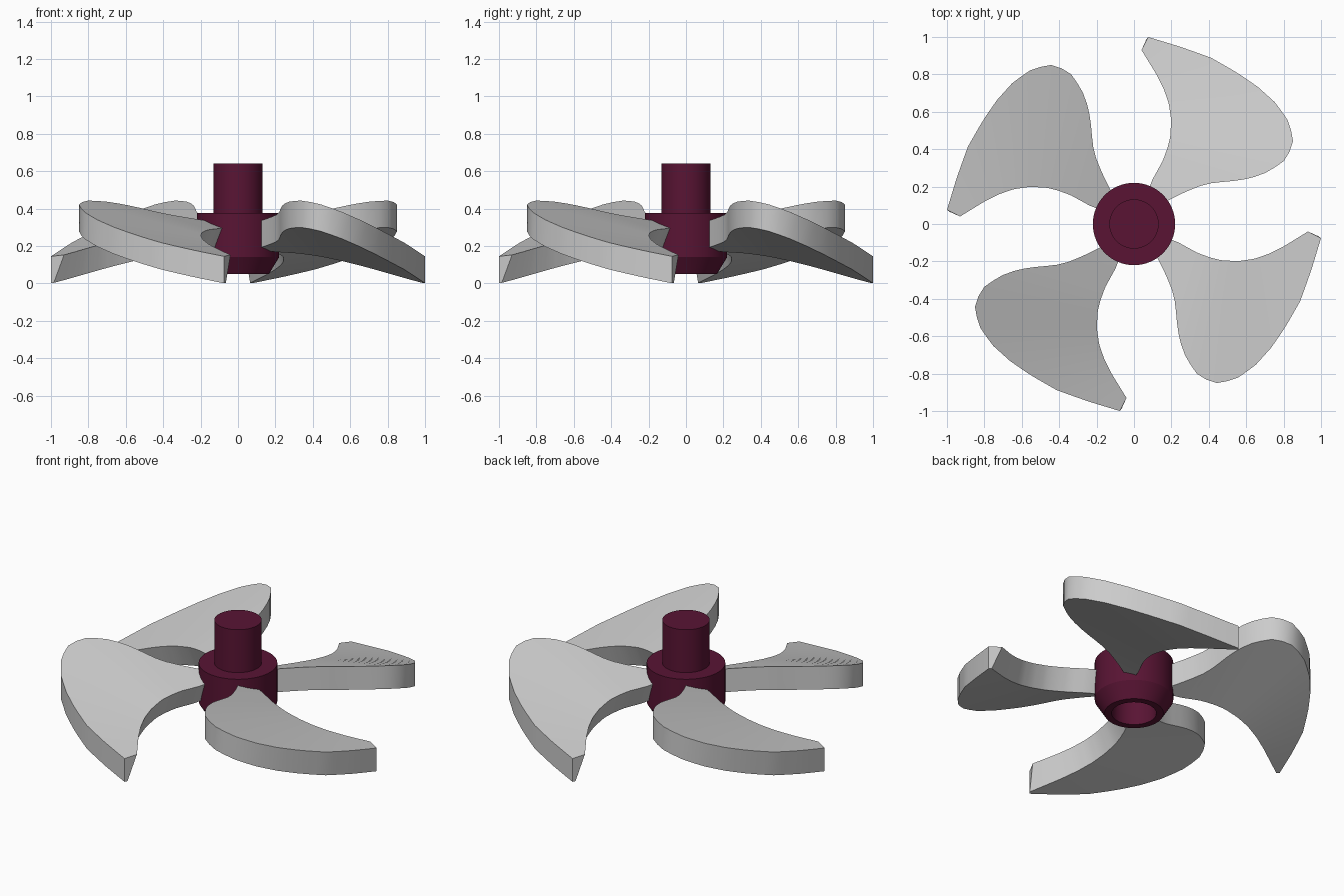
import bpy, bmesh, math
from mathutils import Vector, Matrix

if "Cube" in bpy.data.objects:
    bpy.data.objects.remove(bpy.data.objects["Cube"])

purple = bpy.data.materials.new("dark_purple")
purple.diffuse_color = (0.1, 0.007, 0.034, 1)
purple.use_nodes = True
purple.node_tree.nodes["Principled BSDF"].inputs["Base Color"].default_value = purple.diffuse_color


def finish(bm, name, material=None):
    bmesh.ops.recalc_face_normals(bm, faces=bm.faces)
    mesh = bpy.data.meshes.new(name)
    bm.to_mesh(mesh)
    bm.free()
    obj = bpy.data.objects.new(name, mesh)
    bpy.context.collection.objects.link(obj)
    if material:
        mesh.materials.append(material)
    bpy.ops.object.select_all(action='DESELECT')
    obj.select_set(True)
    bpy.context.view_layer.objects.active = obj
    bpy.ops.object.shade_smooth_by_angle(angle=math.radians(30))
    return obj


def resample(points, n):
    """Evenly spaced points along a polyline."""
    pts = [Vector(p) for p in points]
    lengths = [(b - a).length for a, b in zip(pts, pts[1:])]
    total, out = sum(lengths), []
    for i in range(n):
        d, k = total * i / (n - 1), 0
        while k < len(lengths) - 1 and d > lengths[k]:
            d -= lengths[k]
            k += 1
        out.append(pts[k].lerp(pts[k + 1], min(1, d / lengths[k])))
    return out


# Hub and shaft, one lathed profile with a blind bore underneath
profile = [(0, 0.22), (0.125, 0.22), (0.125, 0.05), (0.165, 0.05), (0.22, 0.14),
           (0.22, 0.375), (0.132, 0.375), (0.132, 0.64), (0, 0.64)]
bm = bmesh.new()
vs = [bm.verts.new((r, 0, z)) for r, z in profile]
es = [bm.edges.new(p) for p in zip(vs, vs[1:])]
bmesh.ops.spin(bm, geom=vs + es, cent=(0, 0, 0), axis=(0, 0, 1),
               angle=2 * math.pi, steps=64)
bmesh.ops.remove_doubles(bm, verts=bm.verts, dist=1e-4)
finish(bm, "hub_and_shaft", purple)

# Blade outline seen from above: outer edge and hooked inner edge, root to tip
outer = [(0.14, 0.105), (0.18, 0.125), (0.25, 0.16), (0.33, 0.195), (0.38, 0.213),
         (0.44, 0.222), (0.53, 0.23), (0.62, 0.243), (0.72, 0.28), (0.80, 0.335),
         (0.84, 0.40), (0.853, 0.455), (0.825, 0.55), (0.76, 0.645), (0.66, 0.735),
         (0.55, 0.81), (0.41, 0.89), (0.24, 0.95), (0.075, 1.0)]
inner = [(0.07, 0.165), (0.10, 0.24), (0.155, 0.34), (0.18, 0.41), (0.195, 0.47),
         (0.198, 0.56), (0.187, 0.64), (0.16, 0.72), (0.12, 0.80), (0.04, 0.93)]
N = 32
lead, hook = resample(outer, N), resample(inner, N)


def top_z(p):
    # Pitched blade surface with a slight twist
    return 0.31 + 0.29 * p.x - 0.176 * p.y - 0.15 * p.x * p.y


def blade(index):
    bm = bmesh.new()
    rings = []
    for i, (a, b) in enumerate(zip(lead, hook)):
        # The lower inner edge is undercut towards the outer edge
        t = i / (N - 1)
        low = b + Vector((0.05, -0.02)).lerp(Vector((0.025, 0.055)), t ** 3)
        ring = [(a.x, a.y, top_z(a)), (b.x, b.y, top_z(b)),
                (low.x, low.y, top_z(low) - 0.143),
                (a.x, a.y, top_z(a) - 0.1435)]
        rings.append([bm.verts.new(c) for c in ring])
    for r, s in zip(rings, rings[1:]):
        for k in range(4):
            j = (k + 1) % 4
            bm.faces.new((r[k], r[j], s[j], s[k]))
    bm.faces.new(rings[0])
    bm.faces.new(rings[-1])
    bm.transform(Matrix.Rotation(index * math.pi / 2, 4, 'Z'))
    finish(bm, f"blade_{index + 1}")


# Four blades around the hub
for i in range(4):
    blade(i)
